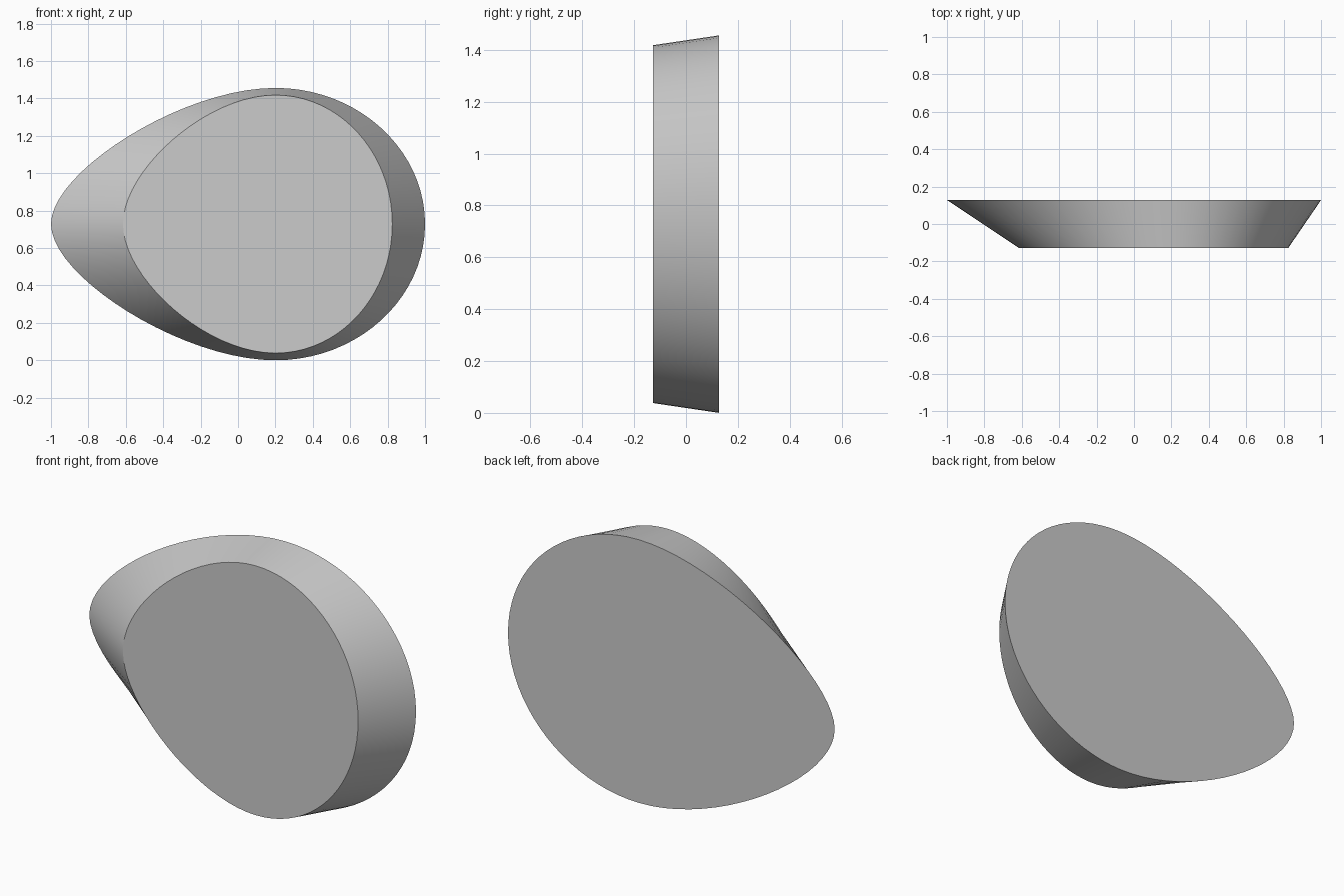
import bpy, bmesh, math
from mathutils import Vector
from mathutils.geometry import interpolate_bezier

if "Cube" in bpy.data.objects:
    bpy.data.objects.remove(bpy.data.objects["Cube"])

MID_Z = 0.728
DEPTH = 0.128
STEPS = 20


def egg(left, right, top_x, half, a, b, c, d):
    """Closed egg outline; a/d are tip handles, b/c are crown handles."""
    tip, crown, end = Vector((left, 0)), Vector((top_x, half)), Vector((right, 0))
    first = interpolate_bezier(tip, tip + Vector((0, a)), crown - Vector((b, 0)), crown, STEPS + 1)
    second = interpolate_bezier(crown, crown + Vector((c, 0)), end + Vector((0, d)), end, STEPS + 1)
    upper = [(p[0], p[1]) for p in first[:-1] + second]
    return upper + [(x, -z) for x, z in upper[-2:0:-1]]


# Large back outline and smaller front outline
back_outline = egg(-1.0, 1.0, 0.2, 0.728, 0.28, 0.5, 0.44, 0.40)
front_outline = egg(-0.615, 0.825, 0.2, 0.69, 0.29, 0.37, 0.345, 0.38)

bm = bmesh.new()
back = [bm.verts.new((x, DEPTH, z + MID_Z)) for x, z in back_outline]
front = [bm.verts.new((x, -DEPTH, z + MID_Z)) for x, z in front_outline]

# Caps and sloping rim
bm.faces.new(back)
bm.faces.new(front)
n = len(back)
for i in range(n):
    j = (i + 1) % n
    bm.faces.new((back[i], back[j], front[j], front[i]))
bmesh.ops.recalc_face_normals(bm, faces=bm.faces)

mesh = bpy.data.meshes.new("egg_shaped_wedge")
bm.to_mesh(mesh)
bm.free()
wedge = bpy.data.objects.new("egg_shaped_wedge", mesh)
bpy.context.collection.objects.link(wedge)

bpy.context.view_layer.objects.active = wedge
wedge.select_set(True)
bpy.ops.object.shade_smooth_by_angle(angle=math.radians(25))
